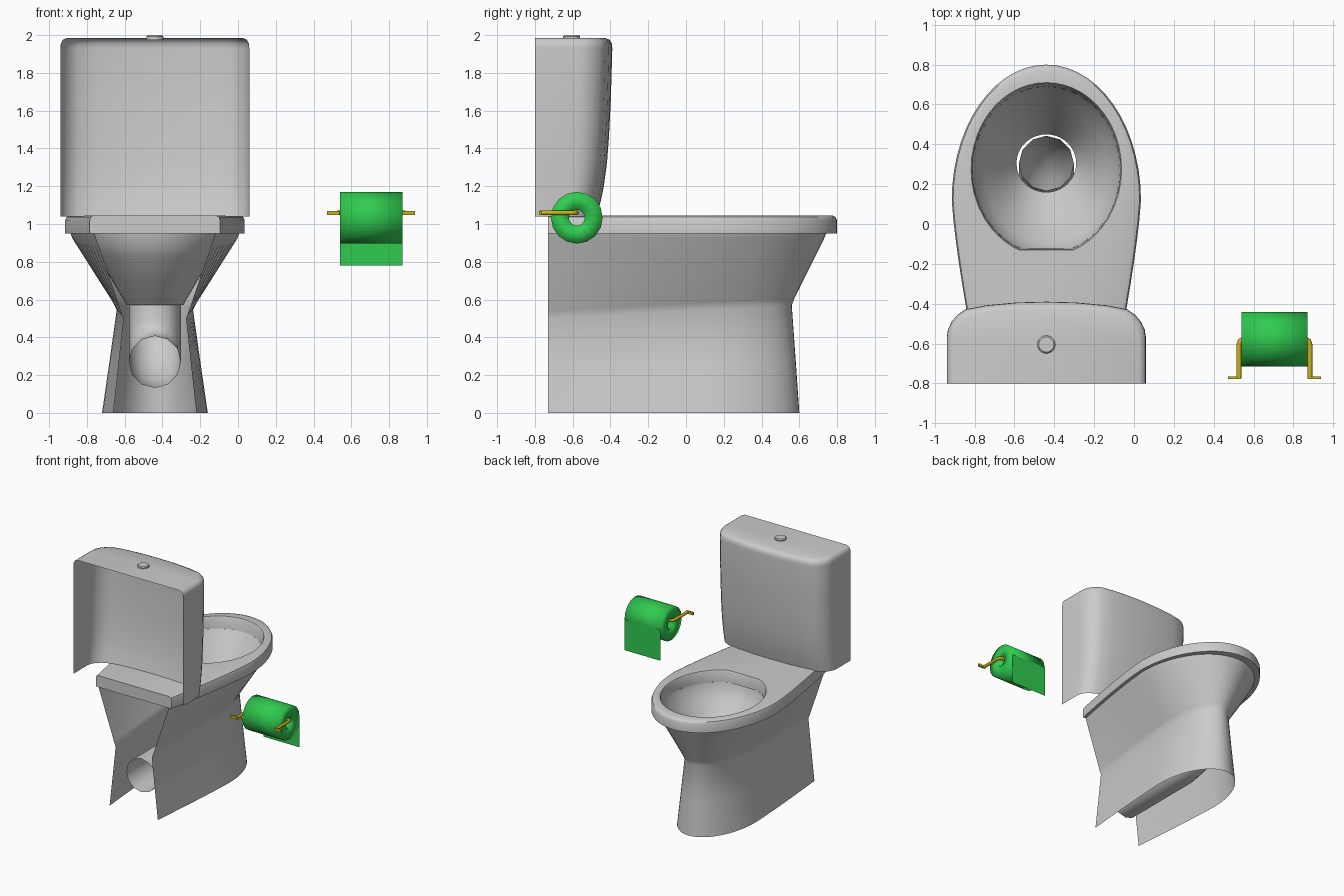
import bpy, bmesh, math
from mathutils import Vector

if "Cube" in bpy.data.objects:
    bpy.data.objects.remove(bpy.data.objects["Cube"])

CX = -0.44  # toilet centre line


def material(name, col):
    m = bpy.data.materials.new(name)
    m.diffuse_color = col
    m.use_nodes = True
    m.node_tree.nodes["Principled BSDF"].inputs["Base Color"].default_value = m.diffuse_color
    return m


GREEN = material("green", (0.03, 0.6, 0.08, 1))
YELLOW = material("yellow", (0.6, 0.45, 0.01, 1))


def finish(ob, angle=40, mat=None):
    bpy.ops.object.select_all(action='DESELECT')
    ob.select_set(True)
    bpy.context.view_layer.objects.active = ob
    bpy.ops.object.shade_smooth_by_angle(angle=math.radians(angle))
    if mat:
        ob.data.materials.append(mat)
    return ob


def loft(name, rings, closed=True, cap_last=False, angle=40, mat=None, wrap=False):
    """Skin a list of equally long point rings."""
    bm = bmesh.new()
    vs = [[bm.verts.new(p) for p in r] for r in rings]
    n = len(rings[0])
    pairs = list(zip(vs, vs[1:])) + ([(vs[-1], vs[0])] if wrap else [])
    for a, b in pairs:
        for i in range(n if closed else n - 1):
            j = (i + 1) % n
            bm.faces.new((a[i], a[j], b[j], b[i]))
    if cap_last:
        bm.faces.new(vs[-1])
    bmesh.ops.recalc_face_normals(bm, faces=bm.faces)
    me = bpy.data.meshes.new(name)
    bm.to_mesh(me)
    bm.free()
    ob = bpy.data.objects.new(name, me)
    bpy.context.collection.objects.link(ob)
    return finish(ob, angle, mat)


def tube(name, pts, r, res, mat=None):
    """Round pipe along a polyline."""
    cu = bpy.data.curves.new(name, 'CURVE')
    cu.dimensions = '3D'
    cu.bevel_depth = r
    cu.bevel_resolution = res
    sp = cu.splines.new('POLY')
    sp.points.add(len(pts) - 1)
    for p, co in zip(sp.points, pts):
        p.co = (*co, 1)
    ob = bpy.data.objects.new(name, cu)
    bpy.context.collection.objects.link(ob)
    bpy.ops.object.select_all(action='DESELECT')
    ob.select_set(True)
    bpy.context.view_layer.objects.active = ob
    bpy.ops.object.convert(target='MESH')
    return finish(bpy.context.object, 50, mat)


def outline(front, half, back_half, z0, z1=None, y0=0.12, back=-0.73):
    """Open U outline: round front, sides tapering to the back; z runs from z0 (back) to z1 (front)."""
    z1 = z0 if z1 is None else z1
    right = []
    for i in range(8):
        t = 1 - i / 8
        right.append((half - (half - back_half) * t ** 1.3, y0 + (back - y0) * t))
    arc = [(half * math.cos(math.pi * i / 28), y0 + (front - y0) * math.sin(math.pi * i / 28)) for i in range(29)]
    left = [(-x, y) for x, y in reversed(right)]
    return [Vector((CX + x, y, z0 + (z1 - z0) * (y - back) / (front - back))) for x, y in right + arc + left]


# pedestal: open shell, pinched at the waist
loft("pedestal", [
    outline(0.60, 0.28, 0.22, 0),
    outline(0.58, 0.24, 0.192, 0.25, 0.29),
    outline(0.56, 0.202, 0.165, 0.50, 0.57),
    outline(0.575, 0.222, 0.18, 0.54, 0.61),
    outline(0.73, 0.435, 0.31, 0.92),
    outline(0.742, 0.447, 0.32, 0.95)], closed=False)


def oval(half, yb, yf, z, ref=None):
    """Oval ring; sampled towards the points of ref when given."""
    cy, ry = (yb + yf) / 2, (yf - yb) / 2
    if ref:
        angs = [math.atan2(p.y - 0.275, p.x - CX) for p in ref]
    else:
        angs = [math.tau * i / 40 for i in range(40)]
    out = []
    for a in angs:
        c, s = math.cos(a), math.sin(a)
        k = 1 / math.hypot(c / half, s / ry) if ref else 1
        out.append(Vector((CX + c * (k if ref else half), cy + s * (k if ref else ry), z)))
    return out


# seat rim with overhanging underside and oval hole
ref = outline(0.80, 0.475, 0.345, 0.95)
loft("seat_rim", [
    outline(0.742, 0.447, 0.32, 0.95),
    ref,
    outline(0.80, 0.475, 0.345, 1.02),
    outline(0.792, 0.468, 0.34, 1.037),
    outline(0.775, 0.452, 0.325, 1.045),
    oval(0.378, -0.16, 0.71, 1.045, ref),
    oval(0.372, -0.155, 0.705, 1.035, ref),
    oval(0.37, -0.15, 0.69, 0.95, ref)])

# bowl funnel
loft("bowl", [
    oval(0.37, -0.15, 0.69, 0.95),
    oval(0.355, -0.14, 0.66, 0.90),
    oval(0.31, -0.10, 0.61, 0.83),
    oval(0.225, 0.02, 0.53, 0.70),
    oval(0.15, 0.16, 0.45, 0.57)])

# drain pipe leading to the back
tube("drain_pipe", [(CX, 0.305, 0.58), (CX, 0.30, 0.46), (CX, 0.26, 0.36), (CX, 0.18, 0.295),
                    (CX, 0.06, 0.27), (CX, -0.63, 0.27)], 0.138, 4)

# cistern: shell with bowed front, open at the back and underneath
half = [(0.5, 0), (0.5, 0.23), (0.494, 0.27), (0.475, 0.31), (0.445, 0.345), (0.405, 0.372),
        (0.3, 0.392), (0.15, 0.406)]
plan = half + [(0, 0.41)] + [(-x, y) for x, y in reversed(half)]
levels = [(1.04, 0.80, 1), (1.12, 0.85, 1), (1.2, 0.89, 1), (1.32, 0.93, 1), (1.45, 0.955, 1), (1.65, 0.98, 1),
          (1.93, 1.0, 1), (1.955, 0.995, 0.996), (1.975, 0.965, 0.975), (1.985, 0.91, 0.93)]
loft("cistern", [[(CX + x * w, -0.8 + y * k, z) for x, y in plan] for z, k, w in levels],
     closed=False, cap_last=True)


def disc(r, z):
    return [(CX + r * math.cos(math.tau * i / 20), -0.605 + r * math.sin(math.tau * i / 20), z) for i in range(20)]


# flush button
loft("flush_button", [disc(0.045, 1.975), disc(0.045, 1.993), disc(0.038, 2.0)], cap_last=True)

# paper roll and hanging sheet
RY, RZ = -0.578, 1.033
X0, X1 = 0.54, 0.87


def hoop(x, r):
    return [(x, RY + r * math.cos(math.tau * i / 16), RZ + r * math.sin(math.tau * i / 16)) for i in range(16)]


loft("paper_roll", [hoop(X0, 0.137), hoop(X1, 0.137), hoop(X1, 0.042), hoop(X0, 0.042)],
     wrap=True, angle=100, mat=GREEN)
loft("paper_sheet", [[(X0, -0.44, z), (X1, -0.44, z)] for z in (1.033, 0.9, 0.78)], closed=False, mat=GREEN)

# holder rod bent at both ends, with wall flanges
MX = (X0 + X1) / 2
arm = [(-0.178, -0.772), (-0.178, -0.605), (-0.172, -0.587), (-0.155, -0.577)]
path = [(MX + x, y, 1.059) for x, y in arm] + [(MX - x, y, 1.059) for x, y in reversed(arm)]
tube("holder_rod", path, 0.0125, 2, YELLOW)
for side, name in ((-1, "left_flange"), (1, "right_flange")):
    bpy.ops.mesh.primitive_cube_add(size=1, location=(MX + side * 0.2, -0.772, 1.059))
    ob = bpy.context.object
    ob.name = name
    ob.scale = (0.066, 0.013, 0.022)
    finish(ob, 30, YELLOW)
